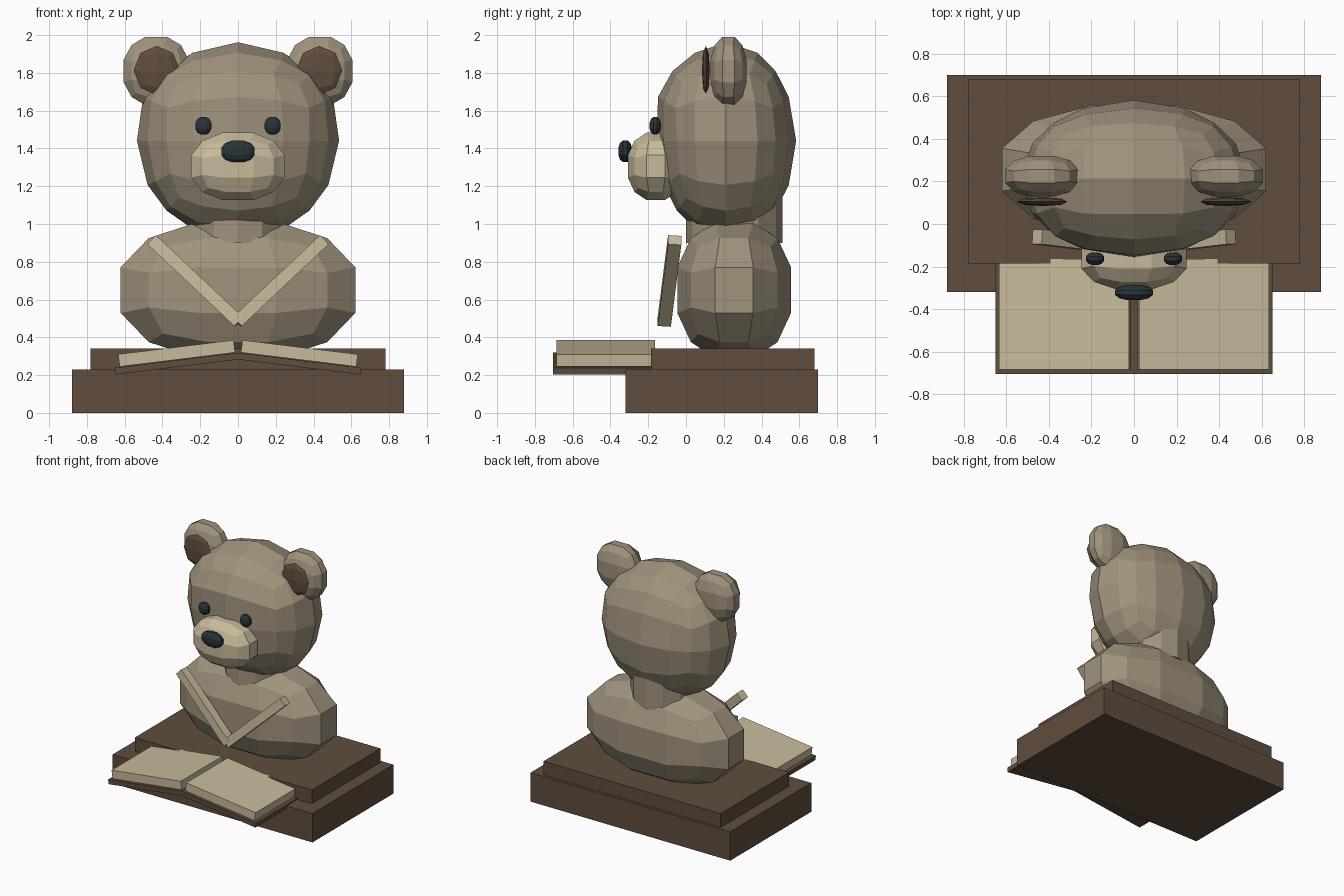
import bpy, bmesh, math
from mathutils import Vector, Matrix

if "Cube" in bpy.data.objects:
    bpy.data.objects.remove(bpy.data.objects["Cube"])


def material(name, rgb):
    m = bpy.data.materials.new(name)
    m.diffuse_color = (*rgb, 1)
    m.use_nodes = True
    m.node_tree.nodes["Principled BSDF"].inputs["Base Color"].default_value = m.diffuse_color
    return m


FUR = material("fur_tan", (0.352, 0.292, 0.205))
CREAM = material("cream", (0.578, 0.497, 0.332))
BROWN = material("wood_brown", (0.117, 0.074, 0.047))
DARK = material("dark_slate", (0.021, 0.034, 0.040))


def finish(bm, name, mat):
    bmesh.ops.recalc_face_normals(bm, faces=bm.faces[:])
    me = bpy.data.meshes.new(name)
    bm.to_mesh(me)
    bm.free()
    me.materials.append(mat)
    ob = bpy.data.objects.new(name, me)
    bpy.context.collection.objects.link(ob)
    return ob


def ball(name, mat, centre, radii, n=3, shape=None):
    """Cube with n x n faces per side, rounded into an ellipsoid."""
    bm = bmesh.new()
    bmesh.ops.create_cube(bm, size=2)
    bmesh.ops.subdivide_edges(bm, edges=bm.edges[:], cuts=n - 1, use_grid_fill=True)
    for v in bm.verts:
        p = v.co.normalized()
        if shape:
            p = shape(p)
        v.co = Vector(a * r + c for a, r, c in zip(p, radii, centre))
    return finish(bm, name, mat)


def box(name, mat, centre, size, rot=None):
    bm = bmesh.new()
    bmesh.ops.create_cube(bm, size=1)
    m = Matrix.Translation(centre) @ (rot or Matrix()) @ Matrix.Diagonal((*size, 1))
    bmesh.ops.transform(bm, matrix=m, verts=bm.verts[:])
    return finish(bm, name, mat)


def fuller_brow(p):
    # upper head is slightly wider and fuller at the front
    if 0.05 < p.z < 0.85:
        return Vector((p.x * 1.05, p.y * (1.09 if p.y < 0 else 1.0), p.z))
    return p


# stepped plinth
box("base_lower", BROWN, (0, 0.19, 0.115), (1.76, 1.02, 0.23))
box("base_upper", BROWN, (0, 0.2475, 0.285), (1.56, 0.865, 0.11))

# torso, neck and head
ball("torso", FUR, (0, 0.255, 0.65), (0.687, 0.333, 0.40))
bm = bmesh.new()
bmesh.ops.create_cone(bm, cap_ends=True, segments=12, radius1=0.255, radius2=0.255,
                      depth=0.27, matrix=Matrix.Translation((0, 0.255, 1.035)))
finish(bm, "neck", FUR)
ball("head", FUR, (0, 0.213, 1.44), (0.535, 0.37, 0.522), 4, fuller_brow)

# face
ball("muzzle", CREAM, (0, -0.16, 1.305), (0.274, 0.163, 0.197))
ball("nose", DARK, (0, -0.322, 1.385), (0.098, 0.04, 0.064))

for s, side in ((-1, "left"), (1, "right")):
    ball("eye_" + side, DARK, (s * 0.183, -0.163, 1.52), (0.047, 0.033, 0.052))
    ball("ear_" + side, FUR, (s * 0.433, 0.225, 1.81), (0.19, 0.106, 0.2))
    ball("inner_ear_" + side, BROWN, (s * 0.43, 0.105, 1.813), (0.122, 0.021, 0.13), 2)

    # collar strip running from shoulder to chest centre
    a, b = Vector((s * 0.455, -0.06, 0.915)), Vector((s * -0.005, -0.115, 0.482))
    x = (a - b).normalized()
    z = x.cross(Vector((0, 1, 0))).normalized()
    y = z.cross(x)
    rot = Matrix((x, y, z)).transposed().to_4x4()
    box("collar_" + side, CREAM, (a + b) / 2, ((a - b).length, 0.07, 0.066), rot)

    # open book: half of the cover and a block of pages
    tilt = Matrix.Rotation(math.radians(7 * s), 4, "Y")
    box("book_cover_" + side, BROWN, (s * 0.324, -0.435, 0.261), (0.655, 0.54, 0.036), tilt)
    box("book_pages_" + side, CREAM, (s * 0.325, -0.425, 0.315), (0.615, 0.52, 0.066), tilt)
